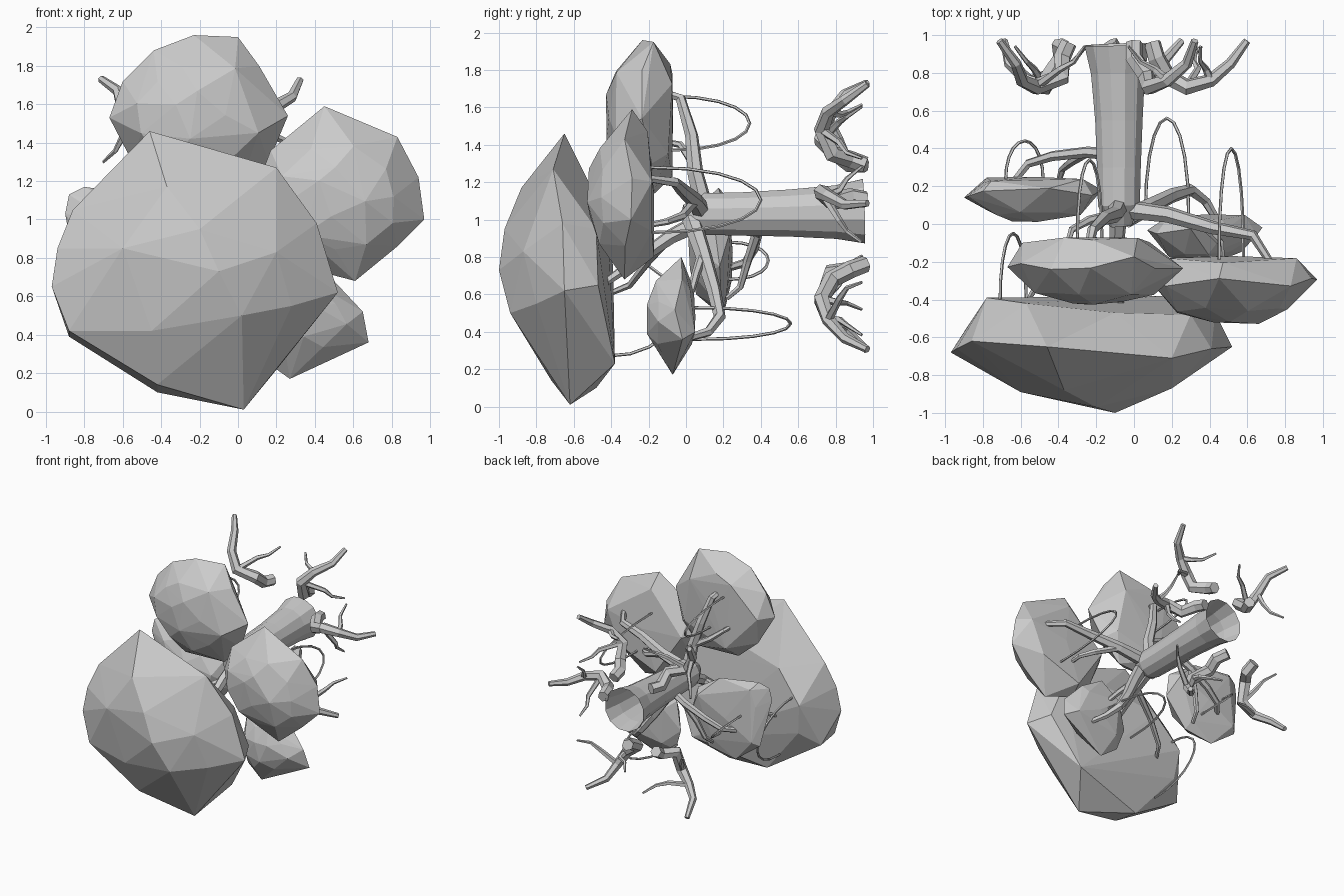
import bpy, bmesh, math, random
from mathutils import Vector

if "Cube" in bpy.data.objects:
    bpy.data.objects.remove(bpy.data.objects["Cube"])

random.seed(4)
grey = bpy.data.materials.new("plain_grey")
grey.diffuse_color = (0.6, 0.6, 0.6, 1)
grey.use_nodes = True
grey.node_tree.nodes["Principled BSDF"].inputs["Base Color"].default_value = grey.diffuse_color


def finish(bm, name):
    bmesh.ops.recalc_face_normals(bm, faces=bm.faces[:])
    me = bpy.data.meshes.new(name)
    bm.to_mesh(me)
    bm.free()
    me.materials.append(grey)
    ob = bpy.data.objects.new(name, me)
    bpy.context.collection.objects.link(ob)
    return ob


def tube(name, pts, r0, r1, sides=6, radii=None, caps=True):
    """Tapered faceted tube through a list of points."""
    pts = [Vector(p) for p in pts]
    n = len(pts)
    bm = bmesh.new()
    rings, side = [], None
    for i, p in enumerate(pts):
        t = (pts[min(i + 1, n - 1)] - pts[max(i - 1, 0)]).normalized()
        if side is None:
            side = t.orthogonal()
        side = (side - t * side.dot(t)).normalized()
        up = t.cross(side)
        r = radii[i] if radii else r0 + (r1 - r0) * i / (n - 1)
        rings.append([bm.verts.new(p + r * (math.cos(a) * side + math.sin(a) * up))
                      for a in (2 * math.pi * k / sides for k in range(sides))])
    for a, b in zip(rings, rings[1:]):
        for k in range(sides):
            m = (k + 1) % sides
            bm.faces.new((a[k], a[m], b[m], b[k]))
    bm.faces.new(rings[0])
    if caps:
        bm.faces.new(rings[-1])
    return finish(bm, name)


def hull(name, pts):
    bm = bmesh.new()
    for p in pts:
        bm.verts.new(p)
    bmesh.ops.convex_hull(bm, input=bm.verts[:])
    loose = [v for v in bm.verts if not v.link_faces]
    bmesh.ops.delete(bm, geom=loose, context='VERTS')
    finish(bm, name)


def foliage(name, outline, front, mid, back):
    """Faceted clump: outline ring, smaller front rings and a shallow domed back."""
    n = len(outline)
    cx = (min(p[0] for p in outline) + max(p[0] for p in outline)) / 2
    cz = (min(p[1] for p in outline) + max(p[1] for p in outline)) / 2
    depth, pts = mid - front, [(cx, back, cz)]
    for i, (x, z) in enumerate(outline):
        nx, nz = outline[(i + 1) % n]
        hx, hz = (x + nx) / 2 - cx, (z + nz) / 2 - cz
        dx, dz = x - cx, z - cz
        pts.append((x, mid + random.uniform(-0.2, 0.2) * depth, z))
        s = random.uniform(0.62, 0.76)
        pts.append((cx + hx * s, mid - depth * random.uniform(0.6, 0.78), cz + hz * s))
        if i % 3 == 0:
            pts.append((cx + dx * 0.3, front + depth * random.uniform(0, 0.1), cz + dz * 0.3))
        if i % 2 == 0:
            s = random.uniform(0.68, 0.85)
            pts.append((cx + dx * s, back - random.uniform(0.0, 0.035), cz + dz * s))
    hull(name, pts)


# Large clump: rim, front and back corners
hull("foliage_large", [
    (-.46, -.65, 1.46), (.2, -.71, 1.27), (.41, -.66, .98), (.52, -.65, .62), (.03, -.62, .01),
    (-.42, -.48, .1), (-.88, -.54, .39), (-.97, -.68, .65), (-.94, -.66, .85), (-.86, -.62, 1.05),
    (-.37, -.88, 1.17), (-.6, -.89, .85), (-.1, -1, .73), (-.2, -.97, .95), (.2, -.87, .83),
    (.02, -.94, .5), (-.45, -.86, .42), (.28, -.8, .55), (-.42, -.72, .14), (-.88, -.72, .42),
    (-.78, -.39, .75), (-.57, -.42, 1.0), (-.1, -.47, 1.1), (.3, -.48, .95), (.43, -.47, .65),
    (.21, -.38, .23), (-.75, -.42, .5), (-.2, -.43, .6)])

# Other clumps: outline in x, z, then front, middle and back depth
foliage("foliage_top", [(-.23, 1.96), (0, 1.95), (.11, 1.8), (.26, 1.54), (.16, 1.3), (0, 1.13),
                        (-.35, 1.13), (-.55, 1.3), (-.67, 1.53), (-.6, 1.72), (-.44, 1.88)],
        -.43, -.21, -.07)
foliage("foliage_right", [(.45, 1.59), (.83, 1.43), (.94, 1.22), (.97, 1.0), (.83, .86), (.61, .68),
                          (.38, .74), (.17, .95), (.09, 1.15), (.17, 1.36)],
        -.53, -.3, -.17)
foliage("foliage_lower", [(.5, .68), (.65, .52), (.68, .36), (.27, .17), (.13, .27), (.07, .45),
                          (.12, .68), (.3, .8)], -.21, -.05, .05)
foliage("foliage_left", [(-.9, 1.03), (-.88, 1.13), (-.8, 1.17), (-.45, 1.12), (-.22, .97),
                         (-.17, .75), (-.35, .52), (-.6, .48), (-.83, .65)], .01, .17, .25)

# Trunk, flared and open at its base
tube("trunk", [(-.07, -.01, 1.02), (-.08, .1, 1.03), (-.08, .3, 1.03), (-.08, .55, 1.035),
               (-.085, .8, 1.04), (-.09, .95, 1.045)], 0, 0, 12,
     [.06, .115, .12, .13, .148, .178], caps=False)

# Branches with a fork on each
branches = {
    "large": ([(-.08, .1, 1.0), (-.09, -.08, .91), (-.09, -.28, .77), (-.07, -.45, .65)],
              [(-.09, -.08, .91), (-.33, -.2, .78), (-.5, -.3, .65), (-.57, -.42, .6)]),
    "top": ([(-.08, .1, 1.05), (-.1, .05, 1.25), (-.16, .03, 1.45), (-.22, -.03, 1.65), (-.24, -.12, 1.68)],
            [(-.1, .05, 1.25), (-.24, .02, 1.33), (-.33, -.03, 1.4), (-.36, -.13, 1.42)]),
    "right": ([(-.05, .08, 1.05), (.18, .05, 1.1), (.42, -.02, 1.16), (.63, -.06, 1.2), (.72, -.2, 1.22)],
              [(.18, .05, 1.1), (.38, -.02, 1.02), (.46, -.1, .99), (.47, -.2, .97)]),
    "lower": ([(-.04, .03, 1.0), (.08, .09, .82), (.2, .15, .62), (.3, .18, .48), (.38, .12, .4), (.44, .02, .37)],
              [(.08, .09, .82), (.2, .05, .7), (.27, .03, .62), (.3, -.02, .58)]),
    "left": ([(-.12, .37, 1.0), (-.25, .38, .93), (-.43, .36, .84), (-.56, .32, .77), (-.64, .22, .74)],
             [(-.25, .38, .93), (-.33, .33, .78), (-.38, .29, .64), (-.4, .22, .58)]),
}
for part, (main, fork) in branches.items():
    tube("branch_" + part, main, .052 if part != "left" else .034, .02)
    tube("branch_fork_" + part, fork, .028, .014)

# Thin looping tendrils behind the clumps: x ends, z ends, root depth, peak depth
tendrils = {
    "large": (-.57, -.71, .27, .8, -.43, -.05),
    "top": (-.3, -.17, 1.66, 1.37, -.1, .34),
    "right": (.45, .58, 1.28, .93, -.2, .4),
    "lower": (.06, .29, .36, .53, .03, .56),
    "left": (-.68, -.48, .88, .68, .22, .44),
}
for part, (x0, x1, z0, z1, y0, y1) in tendrils.items():
    pts = []
    for i in range(11):
        t = math.pi * i / 10
        k = (1 - math.cos(t)) / 2
        pts.append((x0 + (x1 - x0) * k, y0 + (y1 - y0) * math.sin(t) ** .9, z0 + (z1 - z0) * k))
    tube("tendril_" + part, pts, .009, .009, 5)

# Five arched roots around the trunk base, each with side twigs
profile = [(0, .96), (.05, .88), (.15, .78), (.38, .725), (.62, .76), (.82, .85), (1.0, .97)]


def polar(r, deg, y):
    a = math.radians(deg)
    return (-.09 + r * math.cos(a), y, 1.04 + r * math.sin(a))


# Start angle and radius, end angle and radius
roots = [(135, .36, 132, .93), (70, .27, 59, .8), (20, .2, 4, .69), (262, .28, 295, .81), (221, .4, 231, .95)]
for i, (a0, s0, a1, reach) in enumerate(roots):
    bend = [0, 4, -3, 5, 2, -2, 0]
    pts = [polar(s0 + (reach - s0) * t, a0 + (a1 - a0) * t ** .6 + b, y)
           for (t, y), b in zip(profile, bend)]
    tube(f"root_{i + 1}", pts, 0, 0, 6, [.045, .048, .048, .044, .036, .029, .02])
    for j, s in enumerate((1, -1)):
        q = .58 if j else .66
        tube(f"root_twig_{i + 1}_{j + 1}",
             [pts[3 if j else 4], polar(q * reach + .03, a1 + s * 10, .82),
              polar(q * reach + .02, a1 + s * 18, .86), polar(q * reach + .05, a1 + s * 25, .94)],
             .024, .008, 5)
